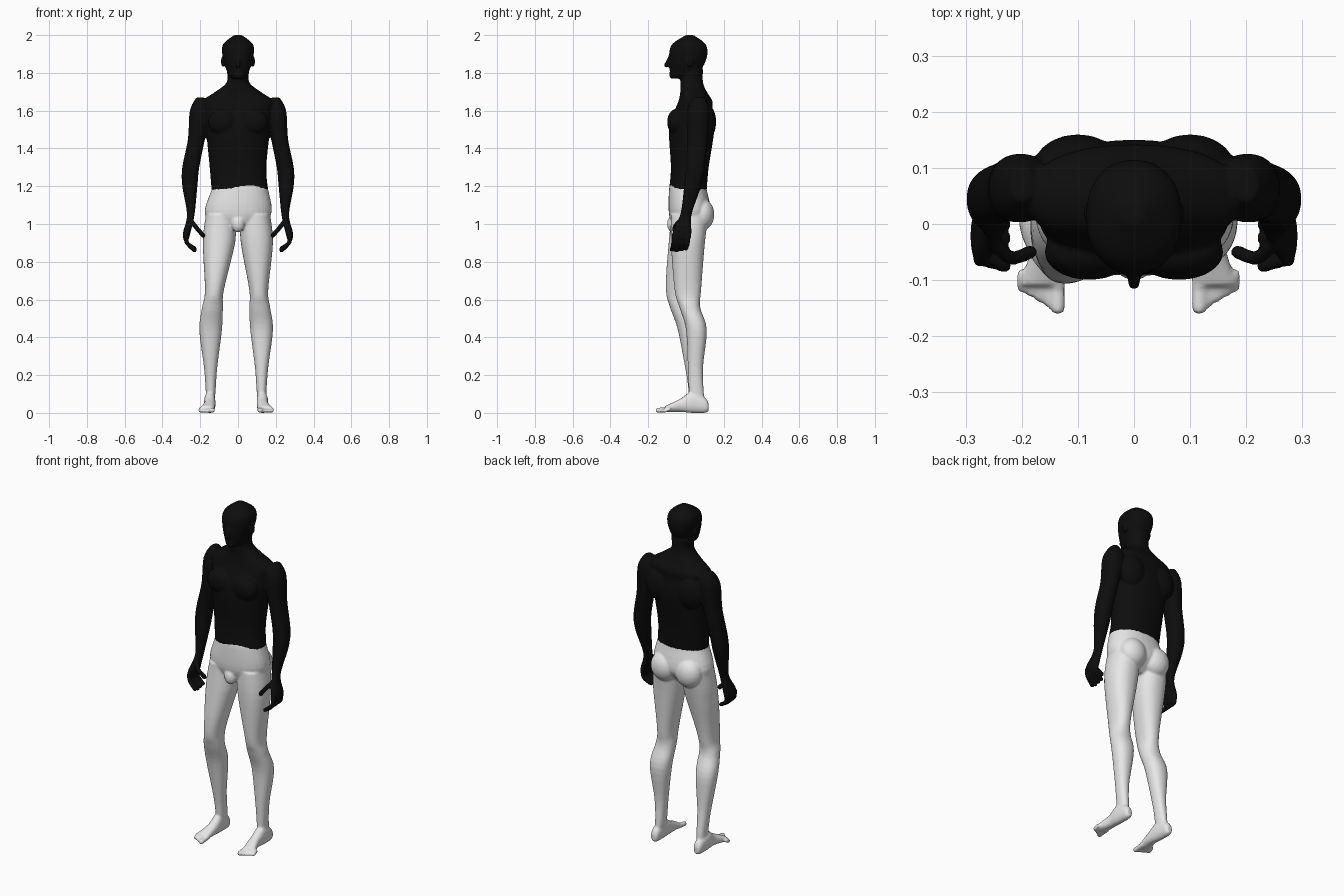
import bpy
import bmesh
from math import cos, sin, pi, copysign
from mathutils import Matrix, Vector

cube = bpy.data.objects.get("Cube")
if cube:
    bpy.data.objects.remove(cube, do_unlink=True)


def make_material(name, value):
    mat = bpy.data.materials.new(name)
    mat.use_nodes = True
    colour = (value, value, value, 1)
    mat.diffuse_color = colour
    shader = mat.node_tree.nodes["Principled BSDF"]
    shader.inputs["Base Color"].default_value = colour
    return mat


def spline(rows, steps=5):
    """Smooth curve through a list of equal-length tuples."""
    rows = [Vector(row) for row in rows]
    padded = [rows[0]] + rows + [rows[-1]]
    points = []
    for a, b, c, d in zip(padded, padded[1:], padded[2:], padded[3:]):
        for k in range(steps):
            t = k / steps
            bend = (2 * a - 5 * b + 4 * c - d) * t + (3 * b - a - 3 * c + d) * t * t
            points.append(b + (c - a + bend) * t / 2)
    return points + [rows[-1]]


def rounded(value, power=0.9):
    return copysign(abs(value) ** power, value)


def loft(bm, rows, place, sides=32):
    """Rows hold station, two centre offsets and two radii."""
    rings = []
    for station, cu, cv, ru, rv in spline(rows):
        angles = [2 * pi * k / sides for k in range(sides)]
        rings.append([bm.verts.new(place(cu + ru * rounded(cos(angle)),
                                         cv + rv * rounded(sin(angle)), station))
                      for angle in angles])
    for low, high in zip(rings, rings[1:]):
        for k in range(sides):
            bm.faces.new((low[k - 1], low[k], high[k], high[k - 1]))
    bm.faces.new(rings[0])
    bm.faces.new(rings[-1])


def ball(bm, centre, radii):
    matrix = Matrix.Translation(centre) @ Matrix.Diagonal((*radii, 1))
    bmesh.ops.create_icosphere(bm, subdivisions=3, radius=1, matrix=matrix)


def pair(bm, centre, radii):
    x, y, z = centre
    for side in (-1, 1):
        ball(bm, (side * x, y, z), radii)


def digit(bm, points, radius, place):
    """Finger, toe or ridge: a rounded tube along a path."""
    for point in spline(points):
        ball(bm, place(*point), (radius, radius, radius))


def upright(x, y, z):
    return x, y, z


def mirrored(x, y, z):
    return -x, y, z


def bent(x, y, z):
    """Right leg: mirrored, knee pushed forward, shin set outward."""
    outward = 0.02 * min(1, max(0, 3 * (0.9 - z)))
    return -x - outward, y - 0.05 * sin(pi * min(1, max(0, z - 0.06))) ** 2, z


def finish(bm, name, mat):
    """Fuse the overlapping forms into one smooth skin."""
    bmesh.ops.recalc_face_normals(bm, faces=bm.faces)
    mesh = bpy.data.meshes.new(name)
    bm.to_mesh(mesh)
    bm.free()
    obj = bpy.data.objects.new(name, mesh)
    bpy.context.collection.objects.link(obj)
    bpy.ops.object.select_all(action="DESELECT")
    obj.select_set(True)
    bpy.context.view_layer.objects.active = obj
    fuse = obj.modifiers.new("Fuse", "REMESH")
    fuse.mode = "VOXEL"
    fuse.voxel_size = 0.006
    soften = obj.modifiers.new("Soften", "SMOOTH")
    soften.iterations = 4
    for modifier in ("Fuse", "Soften"):
        bpy.ops.object.modifier_apply(modifier=modifier)
    obj.data.materials.clear()
    obj.data.materials.append(mat)
    bpy.ops.object.shade_smooth()


# Upper body: torso and neck
upper = bmesh.new()
loft(upper, [
    (1.18, .01, .01, .15, .1), (1.3, 0, .02, .15, .1), (1.5, 0, .03, .17, .12),
    (1.6, 0, .04, .18, .1), (1.65, 0, .05, .19, .09), (1.7, 0, .04, .12, .07),
    (1.75, 0, .03, .06, .06), (1.82, 0, .03, .06, .06)], upright)
pair(upper, (.08, -.05, 1.54), (.08, .05, .07))     # chest muscles
pair(upper, (.1, .1, 1.54), (.08, .06, .1))         # shoulder blades

# Head with nose, chin and ears
loft(upper, [
    (1.77, 0, -.05, .03, .03), (1.8, 0, -.01, .055, .075), (1.88, 0, .01, .08, .1),
    (1.95, 0, .015, .08, .09), (2, 0, .02, .02, .02)], upright)
digit(upper, [(0, -.08, 1.89), (0, -.105, 1.84)], .012, upright)
ball(upper, (0, -.07, 1.79), (.03, .02, .02))
pair(upper, (.08, .02, 1.86), (.01, .02, .03))

# Arms, fingers and thumbs
arm = [
    (1.67, .2, .07, .02, .03), (1.6, .2, .065, .055, .06), (1.45, .22, .06, .045, .055),
    (1.3, .25, .05, .045, .05), (1.2, .255, .035, .04, .045), (1.05, .25, 0, .02, .03),
    (.96, .27, -.02, .02, .05), (.92, .275, -.02, .015, .045)]
for place in (upright, mirrored):
    loft(upper, arm, place)
    for finger in range(4):
        y = .025 * finger - .065
        drop = .08 - .005 * abs(finger - 1)
        digit(upper, [(.275, y, .94), (.27, y, .9), (.23, y - .01, .94 - drop)], .012, place)
    digit(upper, [(.25, -.03, 1.02), (.22, -.06, .98), (.185, -.05, .94)], .013, place)
finish(upper, "upper_body", make_material("matte black", .004))

# Lower body: hips
lower = bmesh.new()
loft(lower, [
    (1.23, .01, .01, .13, .09), (1.18, .01, .01, .15, .1), (1.05, 0, .02, .175, .11),
    (.97, 0, 0, .08, .06)], upright)
pair(lower, (.08, .085, 1.05), (.08, .065, .085))   # glutes
ball(lower, (0, -.07, 1), (.035, .03, .045))

# Straight left leg and bent right leg, with feet and toes
leg = [
    (1.05, .09, .02, .08, .1), (.9, .1, .01, .085, .09), (.65, .11, .01, .05, .07),
    (.56, .115, .02, .055, .055), (.44, .125, .055, .06, .055), (.24, .125, .05, .035, .04),
    (.1, .125, .055, .025, .04), (.03, .13, .06, .02, .045)]
foot = [
    (.12, .13, .03, .015, .02), (.1, .13, .04, .025, .04), (.03, .13, .055, .03, .055),
    (-.03, .13, .04, .03, .035), (-.11, .145, .02, .04, .016)]
for place in (upright, bent):
    loft(lower, leg, place)
    loft(lower, foot, lambda x, z, y: place(x, y, z))
    for toe in range(5):
        x = .116 + .016 * toe
        radius = .01 if toe else .014
        digit(lower, [(x, -.09, .02), (x, .009 * toe - .148, radius)], radius, place)
finish(lower, "lower_body", make_material("pale grey", .8))
